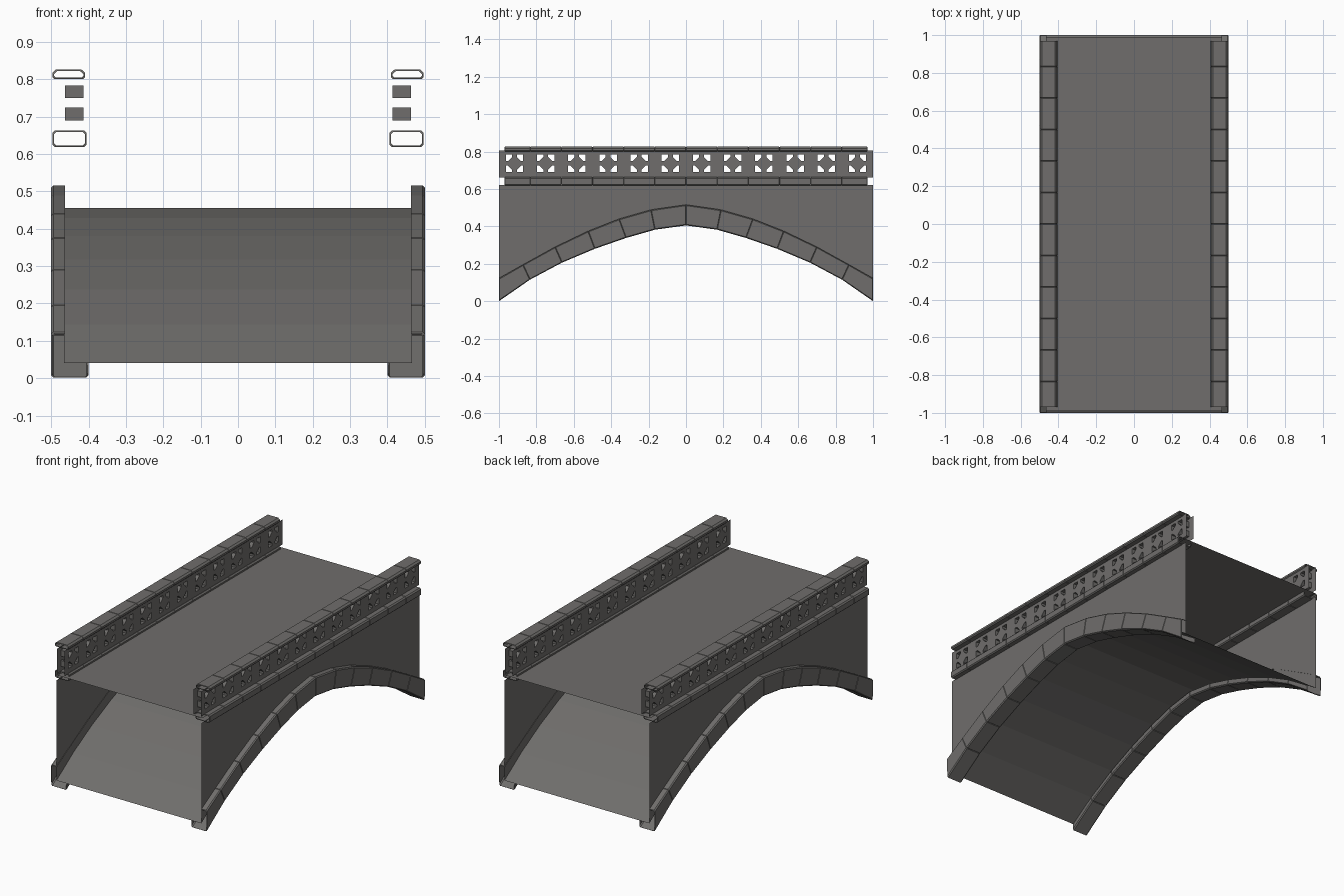
import bpy, bmesh

if "Cube" in bpy.data.objects:
    bpy.data.objects.remove(bpy.data.objects["Cube"])

stone = bpy.data.materials.new("grey_stone")
stone.diffuse_color = (0.160, 0.155, 0.149, 1)
stone.use_nodes = True
stone.node_tree.nodes["Principled BSDF"].inputs["Base Color"].default_value = stone.diffuse_color


def build(name, polys, mirror=False):
    """Make an object from a list of polygons given as point lists."""
    bm = bmesh.new()
    for poly in polys:
        bm.faces.new([bm.verts.new(p) for p in poly])
    bmesh.ops.remove_doubles(bm, verts=bm.verts, dist=1e-5)
    bmesh.ops.recalc_face_normals(bm, faces=bm.faces)
    me = bpy.data.meshes.new(name)
    bm.to_mesh(me)
    bm.free()
    me.materials.append(stone)
    ob = bpy.data.objects.new(name, me)
    bpy.context.collection.objects.link(ob)
    if mirror:
        ob.modifiers.new("mirror_x", 'MIRROR')
    return ob


def loft(sections, closed):
    """Quads between successive cross-sections."""
    out = []
    for a, b in zip(sections, sections[1:]):
        n = len(a)
        for i in range(n if closed else n - 1):
            j = (i + 1) % n
            out.append([a[i], a[j], b[j], b[i]])
    return out


def lerp(a, b, t):
    return tuple(p + (q - p) * t for p, q in zip(a, b))


# Arch curves as (y, z), one half then mirrored to the other
low = [(-1, 0), (-.834, .115), (-.663, .206), (-.487, .28),
       (-.32, .338), (-.166, .382), (0, .405)]
high = [(-1, .123), (-.872, .195), (-.70, .29), (-.523, .375),
        (-.358, .44), (-.187, .489), (0, .516)]
mid = [lerp(a, b, .33 + .02 * i) for i, (a, b) in enumerate(zip(low, high))]


def full(half):
    return half + [(-y, z) for y, z in reversed(half[:-1])]


low, high, mid = full(low), full(high), full(mid)

# Arch underside sheet
build("arch_vault", loft([[(-.465, y, z), (.465, y, z)] for y, z in mid], False))

# Side walls above the arch
WALL_TOP = .622
build("side_wall", loft([[(.465, y, WALL_TOP), (.465, y, z)] for y, z in mid], False), True)

# Road deck, set between the lower rail stones
DECK = .647
build("road_deck", [[(-.465, -.99, DECK), (.465, -.99, DECK),
                     (.465, .99, DECK), (-.465, .99, DECK)]])


# Arch ring stones: open shell with recessed joints
def ring_section(k, t, g):
    lo, hi = lerp(low[k], low[k + 1], t), lerp(high[k], high[k + 1], t)
    d, b = g / .115, .05
    profile = [(.463, 1 - d), (.494 - g, 1 - d), (.5 - g, 1 - b - d), (.5 - g, b + d),
               (.494 - g, d), (.406 + g, d), (.4 + g, b + d), (.4 + g, .28)]
    pts = []
    for x, s in profile:
        y, z = lerp(lo, hi, s)
        pts.append((x, y, z))
    return pts


ring = []
for k in range(12):
    ring += loft([ring_section(k, t, g) for t, g in
                  ((0, .003), (.012, 0), (.988, 0), (1, .003))], False)
build("arch_ring_stones", ring, True)


# Rail stones: open-ended tubes with chamfered edges and recessed joints
def rail(name, x0, x1, z0, z1, cx, cz):
    def section(y, g):
        a, b, c, d = x0 + g, x1 - g, z0 + g, z1 - g
        return [(p, y, q) for p, q in (
            (a + .006, c), (b - .006, c), (b, c + .006), (b, d - cz),
            (b - cx, d), (a + cx, d), (a, d - cz), (a, c + .006))]
    cuts = [-.97] + [i / 6 for i in range(-5, 6)] + [.97]
    polys = []
    for a, b in zip(cuts, cuts[1:]):
        polys += loft([section(a, .004), section(a + .002, 0),
                       section(b - .002, 0), section(b, .004)], True)
    build(name, polys, True)


rail("lower_rail_stones", .405, .497, .619, .663, .007, .007)
rail("top_rail_stones", .409, .497, .800, .826, .010, .009)

# Pierced parapet: two skins with four clipped-corner holes per bay
i, o, c = .0125, .0465, .034
ZC, W = .7365, 1 / 12
parapet = []
for bay in range(12):
    yc = -1 + (bay + .5) / 6
    for sy in (-1, 1):
        for sz, h in ((-1, .0765), (1, .0685)):
            A, B, C, D = (0, 0), (W, 0), (W, h), (0, h)
            hole = [(c, i), (o, i), (o, o), (i, o), (i, c)]
            p, q, r, s, t = hole
            skin = [[A, B, q, p], [A, p, t], [A, t, s, D], [B, C, r, q], [C, D, s, r]]

            def at(x, pt):
                return (x, yc + sy * pt[0], ZC + sz * pt[1])
            for x in (.414, .463):
                parapet += [[at(x, v) for v in f] for f in skin]
            for u, v in zip(hole, hole[1:] + hole[:1]):
                parapet.append([at(.414, u), at(.414, v), at(.463, v), at(.463, u)])
build("pierced_parapet", parapet, True)
